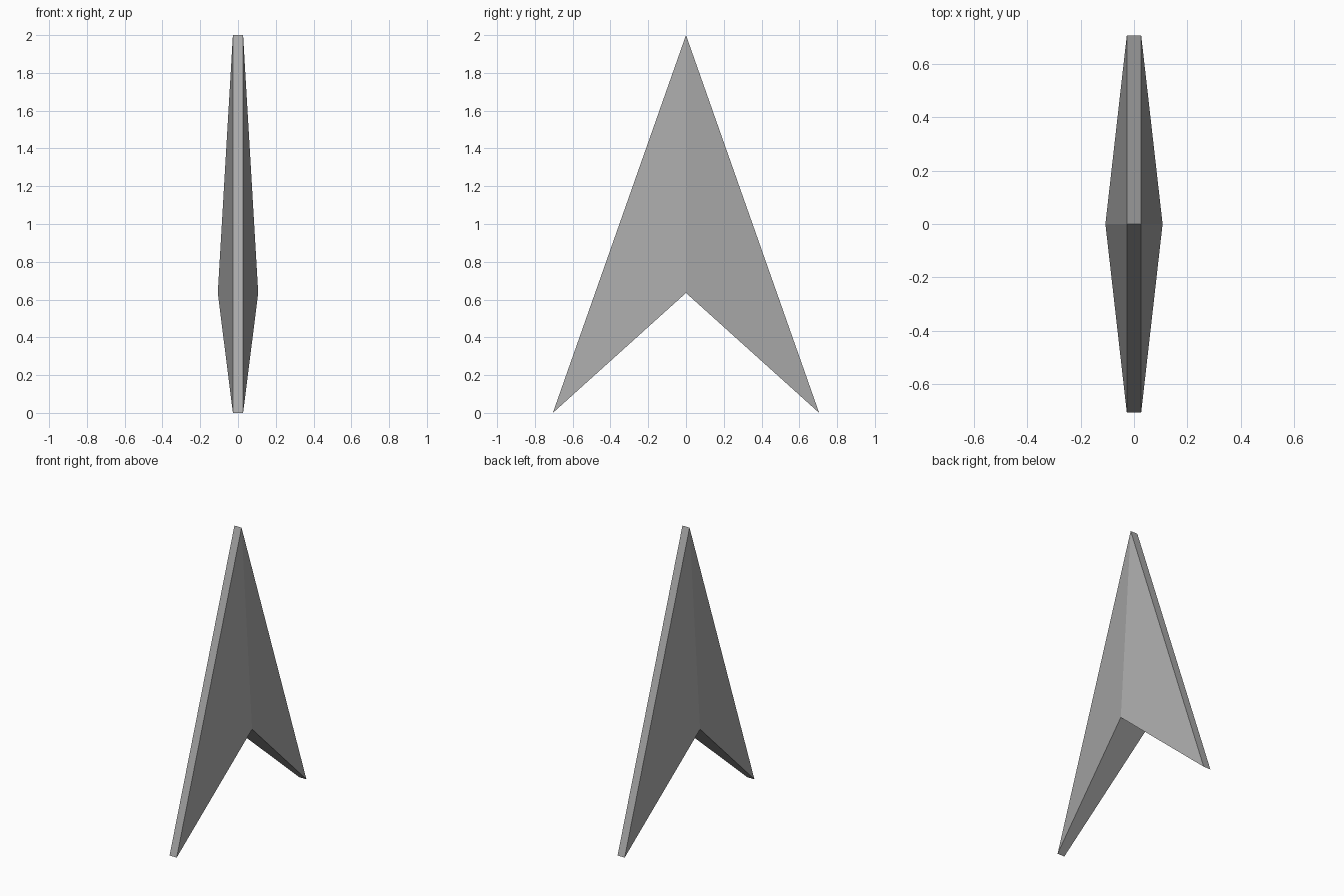
import bpy
import bmesh

# Remove the default cube
cube = bpy.data.objects.get("Cube")
if cube:
    bpy.data.objects.remove(cube, do_unlink=True)

# Plain grey material
grey = (0.4, 0.4, 0.4, 1.0)
mat = bpy.data.materials.new("grey")
mat.use_nodes = True
mat.diffuse_color = grey
mat.node_tree.nodes["Principled BSDF"].inputs["Base Color"].default_value = grey

# Outline: (half thickness, y, z), thickest at the notch
outline = [
    (0.027, 0.0, 2.0),       # tip
    (0.027, -0.705, 0.0),    # front barb
    (0.107, 0.0, 0.635),     # notch
    (0.027, 0.705, 0.0),     # back barb
]

bm = bmesh.new()
left = [bm.verts.new(p) for p in outline]
right = [bm.verts.new((-x, y, z)) for x, y, z in outline]

# Two facets on each side, meeting along the central ridge
for side in (left, right):
    tip, front, notch, back = side
    bm.faces.new((tip, front, notch))
    bm.faces.new((tip, notch, back))

# Rim around the outline
for i in range(len(outline)):
    j = (i + 1) % len(outline)
    bm.faces.new((left[i], right[i], right[j], left[j]))

bmesh.ops.recalc_face_normals(bm, faces=bm.faces[:])
mesh = bpy.data.meshes.new("arrowhead")
bm.to_mesh(mesh)
bm.free()
mesh.materials.append(mat)
arrowhead = bpy.data.objects.new("arrowhead", mesh)
bpy.context.collection.objects.link(arrowhead)
